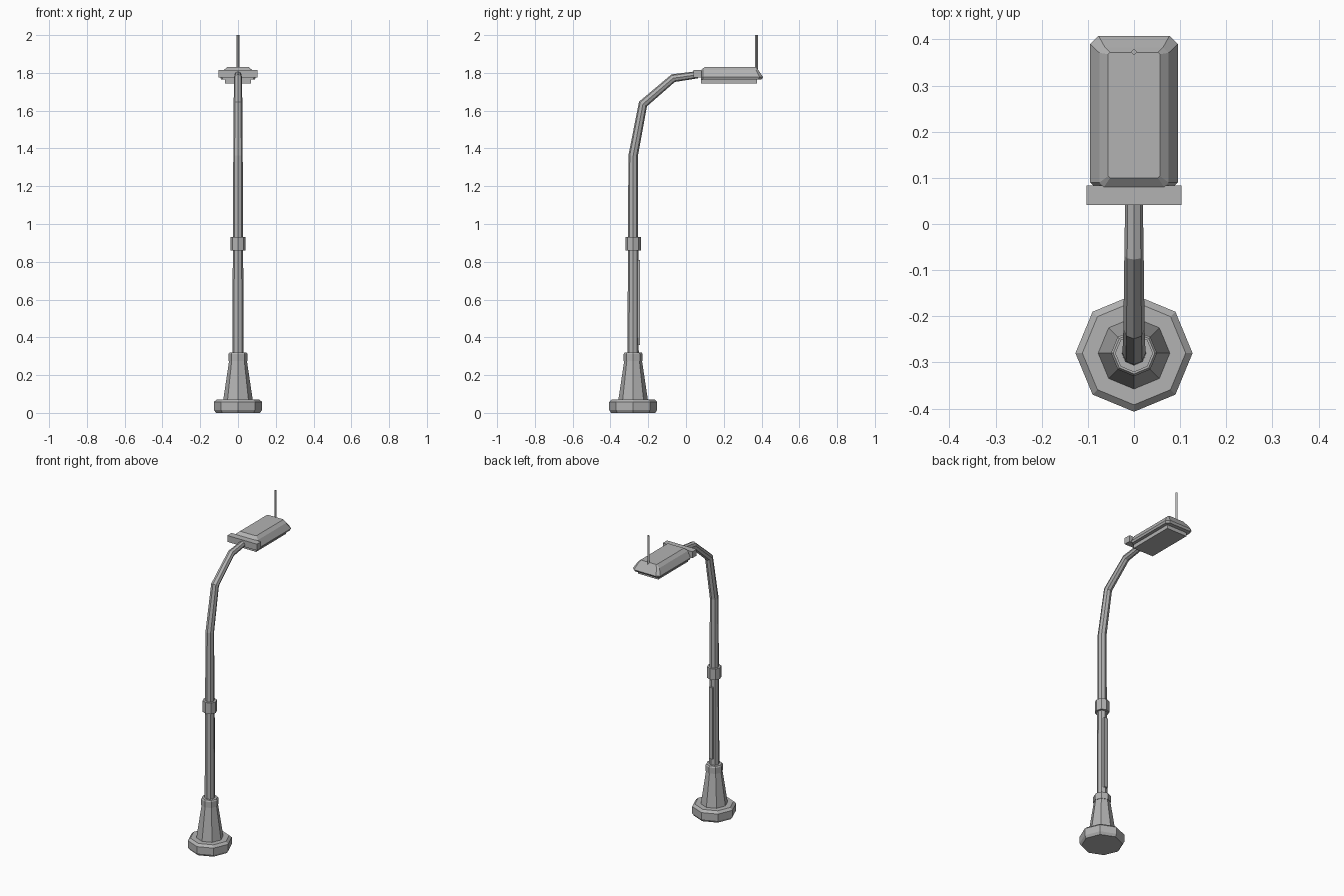
import bpy, bmesh
from math import cos, sin, pi
from mathutils import Vector

cube = bpy.data.objects.get("Cube")
if cube:
    bpy.data.objects.remove(cube, do_unlink=True)

grey = bpy.data.materials.new("grey metal")
grey.use_nodes = True
grey.diffuse_color = (0.45, 0.45, 0.45, 1)
grey.node_tree.nodes["Principled BSDF"].inputs["Base Color"].default_value = grey.diffuse_color

POLE_Y = -0.28


def loft(name, rings):
    """Skin a list of equal-sized point rings and cap both ends."""
    bm = bmesh.new()
    loops = [[bm.verts.new(p) for p in ring] for ring in rings]
    n = len(loops[0])
    for a, b in zip(loops, loops[1:]):
        for i in range(n):
            j = (i + 1) % n
            bm.faces.new((a[i], a[j], b[j], b[i]))
    bm.faces.new(loops[0][::-1])
    bm.faces.new(loops[-1])
    bmesh.ops.recalc_face_normals(bm, faces=bm.faces)
    mesh = bpy.data.meshes.new(name)
    bm.to_mesh(mesh)
    bm.free()
    mesh.materials.append(grey)
    ob = bpy.data.objects.new(name, mesh)
    bpy.context.collection.objects.link(ob)
    return ob


def turned(name, profile, y=POLE_Y, sides=8):
    """Upright faceted solid from (radius, height) pairs."""
    return loft(name, [[(r * cos(2 * pi * i / sides), y + r * sin(2 * pi * i / sides), z)
                        for i in range(sides)] for r, z in profile])


def box(name, x, y0, y1, z0, z1):
    return loft(name, [[(-x, y0, z), (x, y0, z), (x, y1, z), (-x, y1, z)] for z in (z0, z1)])


def tube(name, path, sides=8):
    """Tapered tube in the YZ plane with mitred bends; path holds (y, z, radius)."""
    pts = [Vector((0, y, z)) for y, z, r in path]
    across = Vector((1, 0, 0))
    rings = []
    for k, p in enumerate(pts):
        before = (p - pts[k - 1]).normalized() if k else (pts[1] - p).normalized()
        after = (pts[k + 1] - p).normalized() if k + 1 < len(pts) else before
        tangent = (before + after).normalized()
        up = tangent.cross(across) / tangent.dot(before)
        r = path[k][2]
        rings.append([p + r * (across * cos(2 * pi * i / sides) + up * sin(2 * pi * i / sides))
                      for i in range(sides)])
    return loft(name, rings)


def chamfered(z, x, y0, y1, c0, c1):
    """Rectangle outline with cut corners at the front (c0) and back (c1)."""
    return [(-x + c0, y0, z), (x - c0, y0, z), (x, y0 + c0, z), (x, y1 - c1, z),
            (x - c1, y1, z), (-x + c1, y1, z), (-x, y1 - c1, z), (-x, y0 + c0, z)]


# Foot, tapered pedestal and collars
turned("base_foot", [(0.117, 0), (0.127, 0.015), (0.127, 0.058), (0.112, 0.072)])
turned("pedestal", [(0.078, 0.07), (0.045, 0.29)])
turned("lower_collar", [(0.05, 0.275), (0.05, 0.312), (0.045, 0.32)])
turned("middle_collar", [(0.041, 0.86), (0.041, 0.93)])

# Pole bending over into the arm
tube("pole_and_arm", [(POLE_Y, 0.3, 0.03), (POLE_Y, 1.36, 0.025), (-0.228, 1.635, 0.023),
                      (-0.068, 1.772, 0.021), (0.06, 1.79, 0.019)])
box("access_strip", 0.012, -0.27, -0.244, 0.36, 0.81)

# Lamp head
box("head_bracket", 0.103, 0.041, 0.083, 1.775, 1.815)
loft("lamp_housing", [
    chamfered(1.766, 0.09, 0.08, 0.4, 0.01, 0.017),
    chamfered(1.778, 0.095, 0.08, 0.408, 0.01, 0.018),
    chamfered(1.815, 0.075, 0.08, 0.383, 0.01, 0.012),
    chamfered(1.832, 0.056, 0.1, 0.372, 0.004, 0.004)])
box("lamp_lens", 0.07, 0.08, 0.375, 1.743, 1.77)

# Sensor rod
turned("antenna", [(0.007, 1.82), (0.007, 2.0)], y=0.373, sides=4)
